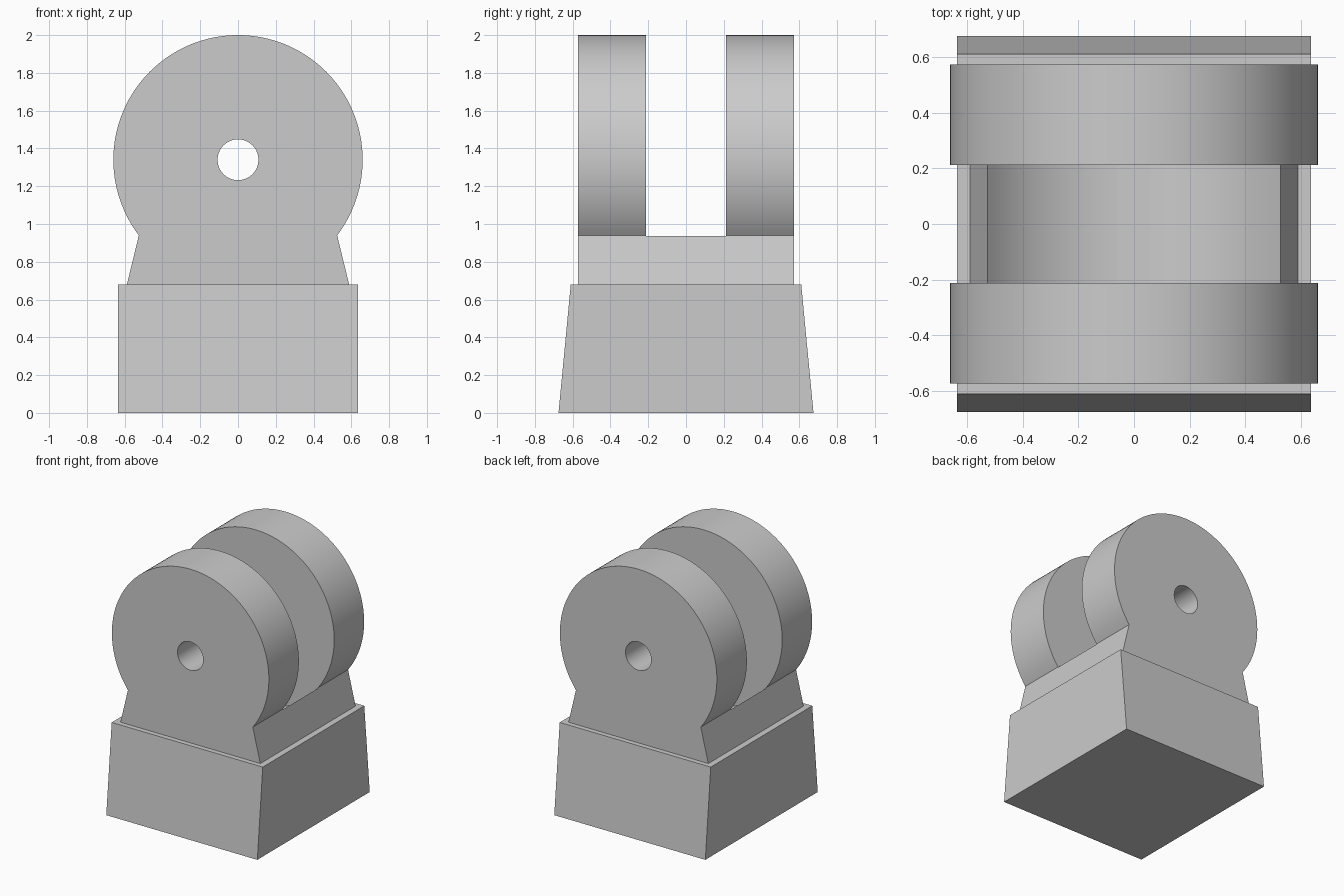
import bpy, bmesh, math

HUB_Z, HUB_R = 1.34, 0.66
SEGMENTS = 96

cube = bpy.data.objects.get("Cube")
if cube:
    bpy.data.objects.remove(cube, do_unlink=True)

grey = bpy.data.materials.new("light grey")
grey.use_nodes = True
grey.diffuse_color = (0.6, 0.6, 0.6, 1)
grey.node_tree.nodes["Principled BSDF"].inputs["Base Color"].default_value = grey.diffuse_color


def prism(name, outline, axis, half):
    """Extrude a 2D (u, z) outline symmetrically along the x or y axis."""
    bm = bmesh.new()
    place = (lambda u, z, d: (d, u, z)) if axis == "x" else (lambda u, z, d: (u, d, z))
    face = bm.faces.new([bm.verts.new(place(u, z, -half)) for u, z in outline])
    moved = bmesh.ops.extrude_face_region(bm, geom=[face])["geom"]
    verts = [g for g in moved if isinstance(g, bmesh.types.BMVert)]
    bmesh.ops.translate(bm, verts=verts, vec=place(0, 0, 2 * half))
    bmesh.ops.recalc_face_normals(bm, faces=bm.faces)
    mesh = bpy.data.meshes.new(name)
    bm.to_mesh(mesh)
    bm.free()
    mesh.materials.append(grey)
    obj = bpy.data.objects.new(name, mesh)
    bpy.context.collection.objects.link(obj)
    return obj


def arc(radius, start, end, steps):
    return [(radius * math.cos(a), HUB_Z + radius * math.sin(a))
            for a in (start + (end - start) * i / steps for i in range(steps + 1))]


def cut(target, radius, half):
    """Bore a cylinder around the hub axis out of the target."""
    circle = arc(radius, 0, math.tau, SEGMENTS)[:-1]
    cutter = prism("cutter", circle, "y", half)
    cutter.hide_render = True
    mod = target.modifiers.new("bore", "BOOLEAN")
    mod.operation, mod.solver, mod.object = "DIFFERENCE", "EXACT", cutter
    bpy.context.view_layer.objects.active = target
    bpy.ops.object.modifier_apply(modifier=mod.name)
    bpy.data.objects.remove(cutter, do_unlink=True)


# Base block, tapered front and back
prism("base_block", [(-0.675, 0), (0.675, 0), (0.61, 0.68), (-0.61, 0.68)], "x", 0.635)

# Keyhole-shaped bracket: flared foot running into round cheeks
neck = math.atan2(-0.4, 0.525)
outline = [(-0.593, 0.66), (0.593, 0.66)] + arc(HUB_R, neck, math.pi - neck, SEGMENTS)
bracket = prism("fork_bracket", outline, "y", 0.572)

# Round slot between the cheeks, then the pin hole through both
cut(bracket, HUB_R + 0.003, 0.212)
cut(bracket, 0.108, 1)

bpy.ops.object.select_all(action="DESELECT")
bracket.select_set(True)
bpy.context.view_layer.objects.active = bracket
bpy.ops.object.shade_smooth_by_angle(angle=math.radians(30))
